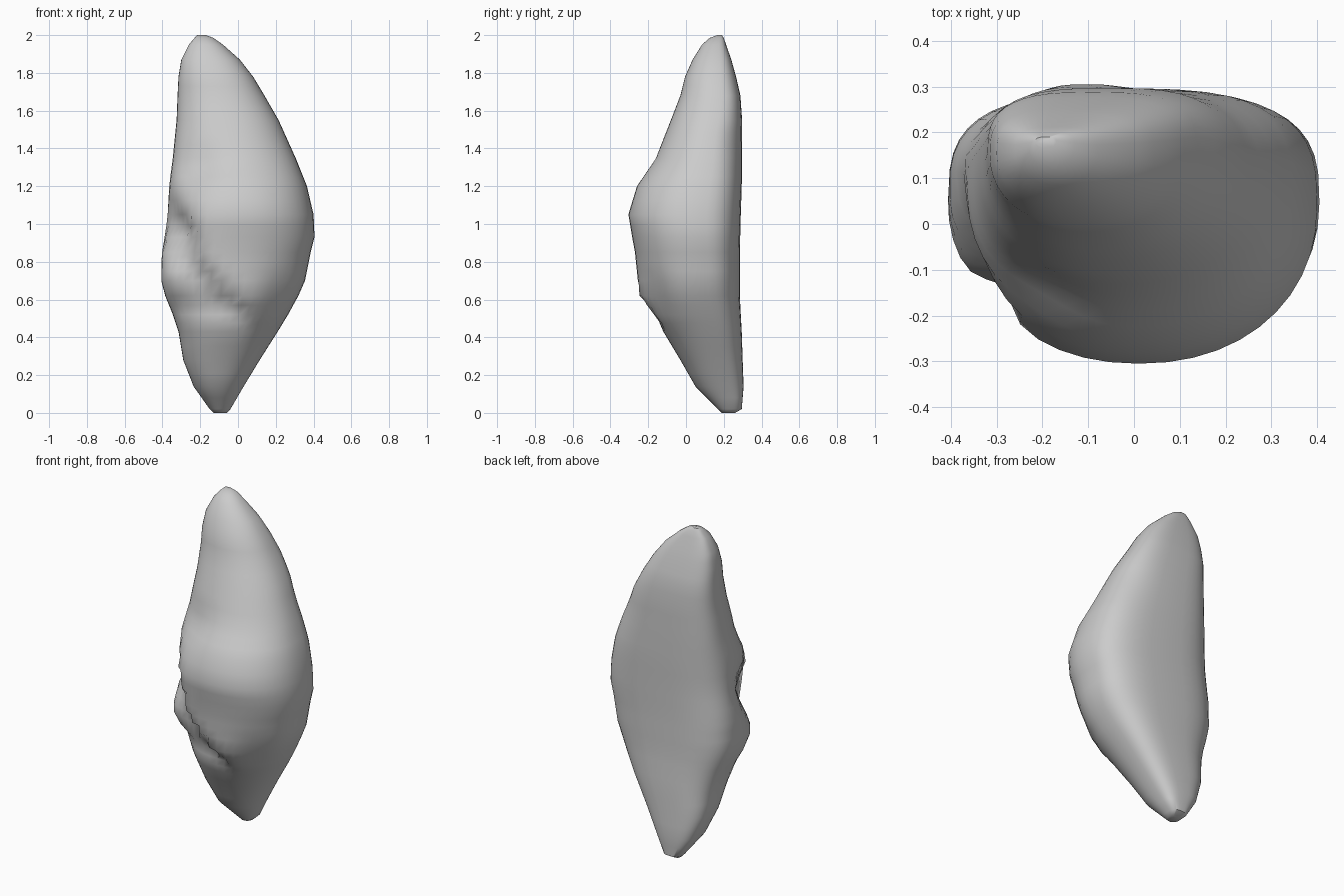
import bpy, bmesh, math
from mathutils import Vector

# Height, left, right, front, back of each level of the rock
LEVELS = [
    (0.00, -0.13, -0.06, 0.19, 0.26), (0.02, -0.15, -0.04, 0.17, 0.295),
    (0.14, -0.235, 0.03, 0.05, 0.305), (0.28, -0.29, 0.115, -0.03, 0.30),
    (0.43, -0.315, 0.21, -0.12, 0.295), (0.52, -0.345, 0.265, -0.19, 0.29),
    (0.62, -0.385, 0.32, -0.25, 0.285), (0.70, -0.405, 0.355, -0.255, 0.285),
    (0.85, -0.405, 0.385, -0.27, 0.285), (0.93, -0.395, 0.405, -0.285, 0.287),
    (1.05, -0.38, 0.40, -0.305, 0.29), (1.20, -0.365, 0.365, -0.26, 0.295),
    (1.35, -0.345, 0.305, -0.16, 0.297), (1.55, -0.325, 0.215, -0.08, 0.297),
    (1.68, -0.32, 0.14, -0.03, 0.288), (1.78, -0.315, 0.08, -0.005, 0.265),
    (1.87, -0.30, 0.01, 0.035, 0.24), (1.95, -0.26, -0.08, 0.085, 0.212),
    (1.985, -0.23, -0.13, 0.125, 0.20), (2.00, -0.215, -0.17, 0.165, 0.19),
]
SIDES = 44
# Overhanging ridge across the front: (height, x)
RIDGE = [(0.45, 0.10), (0.55, 0.05), (0.65, -0.05), (0.80, -0.18), (1.06, -0.25)]
# Dents and bumps: centre, radius, push
DENTS = [
    ((-0.33, -0.06, 1.00), 0.12, (0.05, 0.04, 0)),
    ((-0.36, -0.08, 0.72), 0.10, (-0.01, -0.05, 0)),
    ((0.25, -0.20, 0.60), 0.13, (-0.02, 0.02, 0)),
    ((-0.20, -0.15, 1.27), 0.12, (0.01, 0.03, 0)),
    ((0.30, 0.22, 1.45), 0.15, (0, -0.02, 0)),
]


def lerp_table(table, z):
    for a, b in zip(table, table[1:]):
        if z <= b[0]:
            t = max(0, (z - a[0]) / (b[0] - a[0]))
            return [p + (q - p) * t for p, q in zip(a, b)]
    return list(table[-1])


def spow(v, e):
    return math.copysign(abs(v) ** e, v)


def point(z, k):
    _, l, r, f, b = lerp_table(LEVELS, z)
    ang = 2 * math.pi * k / SIDES
    c, s = math.cos(ang), math.sin(ang)
    n = 3.0 if s > 0 else 2.15          # flat back, rounded front
    mid = b - 0.42 * (b - f)
    x = (l + r) / 2 + (r - l) / 2 * spow(c, 2 / n)
    y = mid + (b - mid if s > 0 else mid - f) * spow(s, 2 / n)
    p = Vector((x, y, z))
    # hollow to the left of the ridge
    if s < 0 and 0.45 < z < 1.08:
        edge = lerp_table(RIDGE, z)[1]
        fade = min(1, (z - 0.45) / 0.12, (1.08 - z) / 0.1)
        step = min(1, max(0, (edge - x) / 0.05))
        p.y += 0.075 * fade * step * min(1, -s * 1.5)
    for centre, radius, push in DENTS:
        d = (p - Vector(centre)).length / radius
        p += Vector(push) * math.exp(-d * d)
    return p


# Rings at each level plus midpoints on the tall spans
heights = []
for a, b in zip(LEVELS, LEVELS[1:]):
    parts = max(1, round((b[0] - a[0]) / 0.06))
    heights += [a[0] + (b[0] - a[0]) * i / parts for i in range(parts)]
heights.append(2.0)

bm = bmesh.new()
rings = [[bm.verts.new(point(z, k)) for k in range(SIDES)] for z in heights]
for lo, hi in zip(rings, rings[1:]):
    for k in range(SIDES):
        j = (k + 1) % SIDES
        bm.faces.new((lo[k], lo[j], hi[j], hi[k]))
bm.faces.new(rings[0][::-1])
bm.faces.new(rings[-1])
mesh = bpy.data.meshes.new("rock")
bm.to_mesh(mesh)
bm.free()
rock = bpy.data.objects.new("rock", mesh)
bpy.context.collection.objects.link(rock)
bpy.context.view_layer.objects.active = rock
rock.select_set(True)
bpy.ops.object.shade_smooth_by_angle(angle=math.radians(50))
